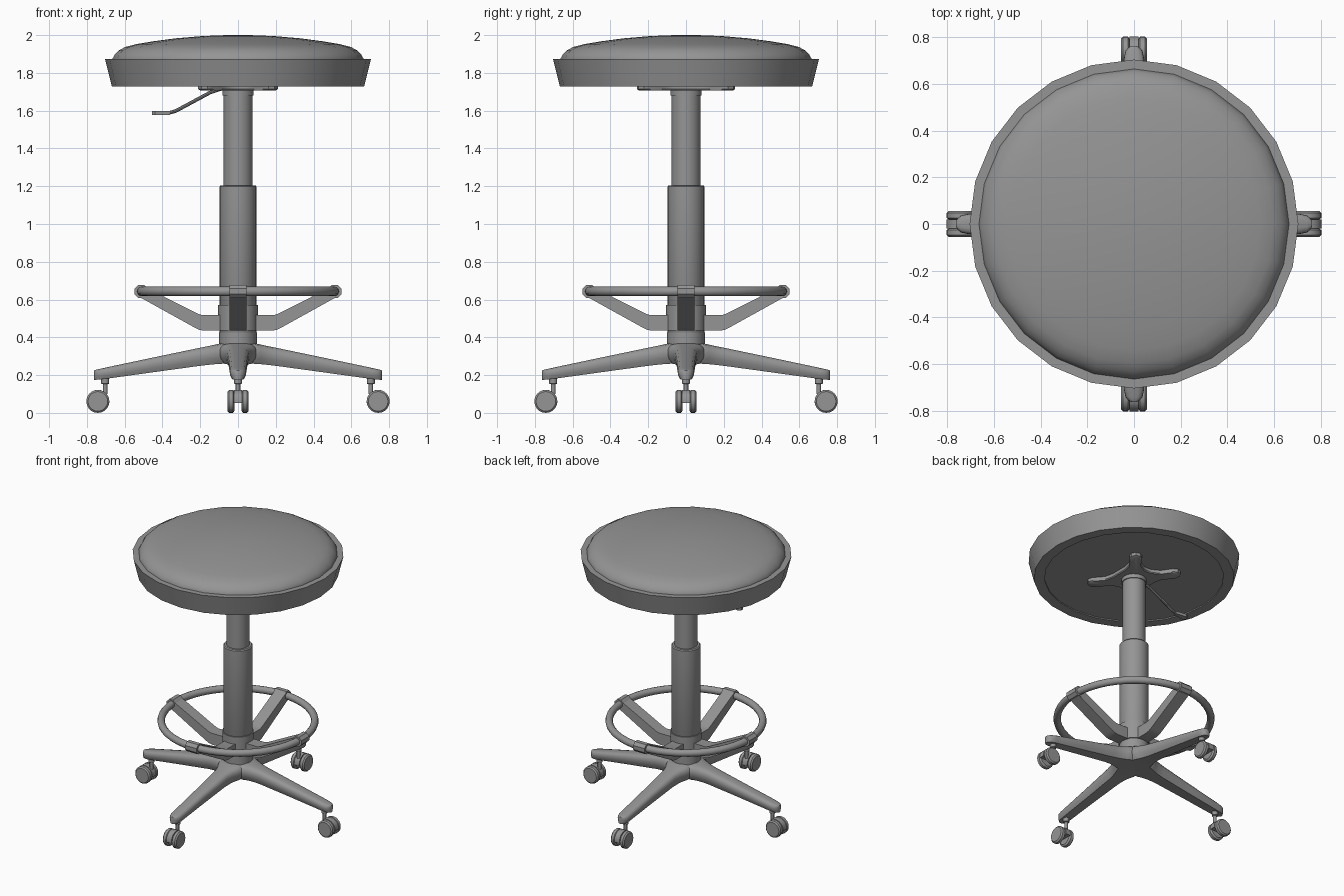
import bpy, bmesh
from math import pi, cos, sin, radians
from mathutils import Matrix, Vector

if "Cube" in bpy.data.objects:
    bpy.data.objects.remove(bpy.data.objects["Cube"])

grey = bpy.data.materials.new("dark_grey")
grey.diffuse_color = (0.3, 0.3, 0.3, 1)
grey.use_nodes = True
grey.node_tree.nodes["Principled BSDF"].inputs["Base Color"].default_value = grey.diffuse_color


def make(name, rings, mat=Matrix(), closed=False, angle=32):
    """Skin a list of equal-length point loops; cap the ends unless closed."""
    bm = bmesh.new()
    loops = [[bm.verts.new(p) for p in r] for r in rings]
    n = len(loops[0])
    pairs = list(zip(loops, loops[1:])) + ([(loops[-1], loops[0])] if closed else [])
    for a, b in pairs:
        for i in range(n):
            j = (i + 1) % n
            bm.faces.new((a[i], a[j], b[j], b[i]))
    if not closed:
        bm.faces.new(loops[0][::-1])
        bm.faces.new(loops[-1])
    bmesh.ops.remove_doubles(bm, verts=bm.verts, dist=1e-5)
    bmesh.ops.recalc_face_normals(bm, faces=bm.faces)
    me = bpy.data.meshes.new(name)
    bm.to_mesh(me)
    bm.free()
    me.materials.append(grey)
    ob = bpy.data.objects.new(name, me)
    bpy.context.collection.objects.link(ob)
    ob.matrix_world = mat
    bpy.ops.object.select_all(action='DESELECT')
    ob.select_set(True)
    bpy.context.view_layer.objects.active = ob
    bpy.ops.object.shade_smooth_by_angle(angle=radians(angle))
    return ob


def lathe(name, prof, seg=24, mat=Matrix(), phase=0.0):
    rings = [[(r * cos(2 * pi * i / seg + phase), r * sin(2 * pi * i / seg + phase), z)
              for i in range(seg)] for r, z in prof]
    return make(name, rings, mat)


def tube(name, pts, rad, seg=10, mat=Matrix()):
    """Round bar along points lying in the XZ plane."""
    pts = [Vector(p) for p in pts]
    rings = []
    for k, p in enumerate(pts):
        t = (pts[min(k + 1, len(pts) - 1)] - pts[max(k - 1, 0)]).normalized()
        side = Vector((0, 1, 0))
        up = t.cross(side)
        rings.append([p + rad * (side * cos(2 * pi * i / seg) + up * sin(2 * pi * i / seg))
                      for i in range(seg)])
    return make(name, rings, mat)


# Seat: tapered tray with a shallow recess below, and domed cushion
lathe("seat_tray", [(0.597, 1.736), (0.597, 1.728), (0.668, 1.728), (0.704, 1.873), (0.62, 1.873)])
lathe("seat_cushion", [(0.664, 1.865), (0.664, 1.876), (0.652, 1.897), (0.632, 1.918),
                       (0.598, 1.937), (0.54, 1.952), (0.45, 1.967), (0.33, 1.983),
                       (0.2, 1.994), (0.1, 1.999), (0.02, 2.0)])

# Column
lathe("upper_column", [(0.077, 1.18), (0.077, 1.69)])
lathe("column_top_collar", [(0.083, 1.68), (0.083, 1.715)])
lathe("lower_column", [(0.092, 0.40), (0.098, 0.41), (0.098, 1.198), (0.092, 1.205), (0.07, 1.205)])
lathe("column_bottom_ring", [(0.1, 0.36), (0.1, 0.425)])
lathe("footrest_collar", [(0.105, 0.437), (0.105, 0.57)])

# Seat bracket: four arms with rounded pads and a concave hub
outline = []
for sx, sy in ((1, 1), (-1, 1), (-1, -1), (1, -1)):
    d = Vector((0.168 * sx, 0.218 * sy))
    u, n = d.normalized(), Vector((-d.y, d.x)).normalized()
    outline += [u * 0.13 - n * 0.065, u * 0.19 - n * 0.038]
    outline += [d + 0.043 * (u * cos(a) + n * sin(a)) for a in (-pi / 2, -pi / 4, 0, pi / 4, pi / 2)]
    outline += [u * 0.19 + n * 0.038, u * 0.13 + n * 0.065]
make("seat_bracket", [[(p.x * s, p.y * s, z) for p in outline]
                      for z, s in ((1.708, 0.96), (1.714, 1.0), (1.737, 1.0))])

# Height lever with flattened tip
tube("height_lever", [(-0.06, 0, 1.725), (-0.15, 0, 1.695), (-0.33, 0, 1.598),
                      (-0.37, 0, 1.587), (-0.43, 0, 1.587)], 0.01)
tip = [(-0.36, -0.012), (-0.44, -0.022), (-0.455, -0.012), (-0.455, 0.012), (-0.44, 0.022), (-0.36, 0.012)]
make("lever_tip", [[(x, y, z) for x, y in tip] for z in (1.577, 1.597)])

# Foot ring
ring = [[((0.512 + 0.025 * cos(b)) * cos(a), (0.512 + 0.025 * cos(b)) * sin(a), 0.643 + 0.025 * sin(b))
         for b in [2 * pi * j / 12 for j in range(12)]] for a in [2 * pi * i / 48 for i in range(48)]]
make("foot_ring", ring, closed=True)

# Parts repeated on the four sides
spoke = [(0.08, 0.435), (0.18, 0.435), (0.205, 0.44), (0.225, 0.449), (0.53, 0.618), (0.49, 0.665),
         (0.21, 0.524), (0.19, 0.518), (0.08, 0.518)]
leg = [(0.0, 0.10, 0.262, 0.371), (0.09, 0.10, 0.26, 0.368), (0.12, 0.083, 0.258, 0.362),
       (0.16, 0.069, 0.254, 0.353), (0.21, 0.06, 0.248, 0.343), (0.45, 0.05, 0.215, 0.293),
       (0.71, 0.043, 0.179, 0.238), (0.74, 0.037, 0.176, 0.231), (0.755, 0.025, 0.175, 0.228),
       (0.762, 0.012, 0.175, 0.225)]
# Leg cross-section: (share of half-width, share of height), one side
half = [(0.72, 0), (0.95, 0.3), (1.0, 0.55), (0.95, 0.78), (0.75, 0.94), (0.4, 1.0)]
section = half + [(-u, v) for u, v in reversed(half)]
wheel = [(0.049, -0.0185), (0.061, -0.01), (0.061, 0.01), (0.052, 0.0185)]
hood = [(0.742 + 0.061 * cos(a), 0.061 + 0.061 * sin(a)) for a in [pi * i / 12 for i in range(13)]]
hood += [(0.681, 0.052), (0.803, 0.052)]

for k, side in enumerate(("right", "back", "left", "front")):
    rot = Matrix.Rotation(k * pi / 2, 4, 'Z')
    # Footrest spoke and octagonal clamp
    make(side + "_footrest_spoke", [[(x, y, z) for x, z in spoke] for y in (-0.044, 0.044)], rot)
    lathe(side + "_ring_clamp", [(0.038, -0.046), (0.038, 0.046)], 8,
          rot @ Matrix.Translation((0.512, 0, 0.643)) @ Matrix.Rotation(pi / 2, 4, 'X'), pi / 8)
    # Tapered leg with rounded top
    make(side + "_leg", [[(x, u * w, b + v * (t - b)) for u, v in section] for x, w, b, t in leg],
         rot, angle=50)
    # Twin-wheel caster
    lathe(side + "_caster_stem", [(0.012, 0.1), (0.012, 0.152), (0.021, 0.155), (0.021, 0.185)], 12,
          rot @ Matrix.Translation((0.703, 0, 0)))
    make(side + "_caster_body", [[(x, y, z) for x, z in hood] for y in (-0.02, 0.02)], rot)
    for s, tag in ((-1, "a"), (1, "b")):
        lathe(f"{side}_caster_wheel_{tag}", wheel, 20,
              rot @ Matrix.Translation((0.742, s * 0.0365, 0.061)) @ Matrix.Rotation(-s * pi / 2, 4, 'X'))
